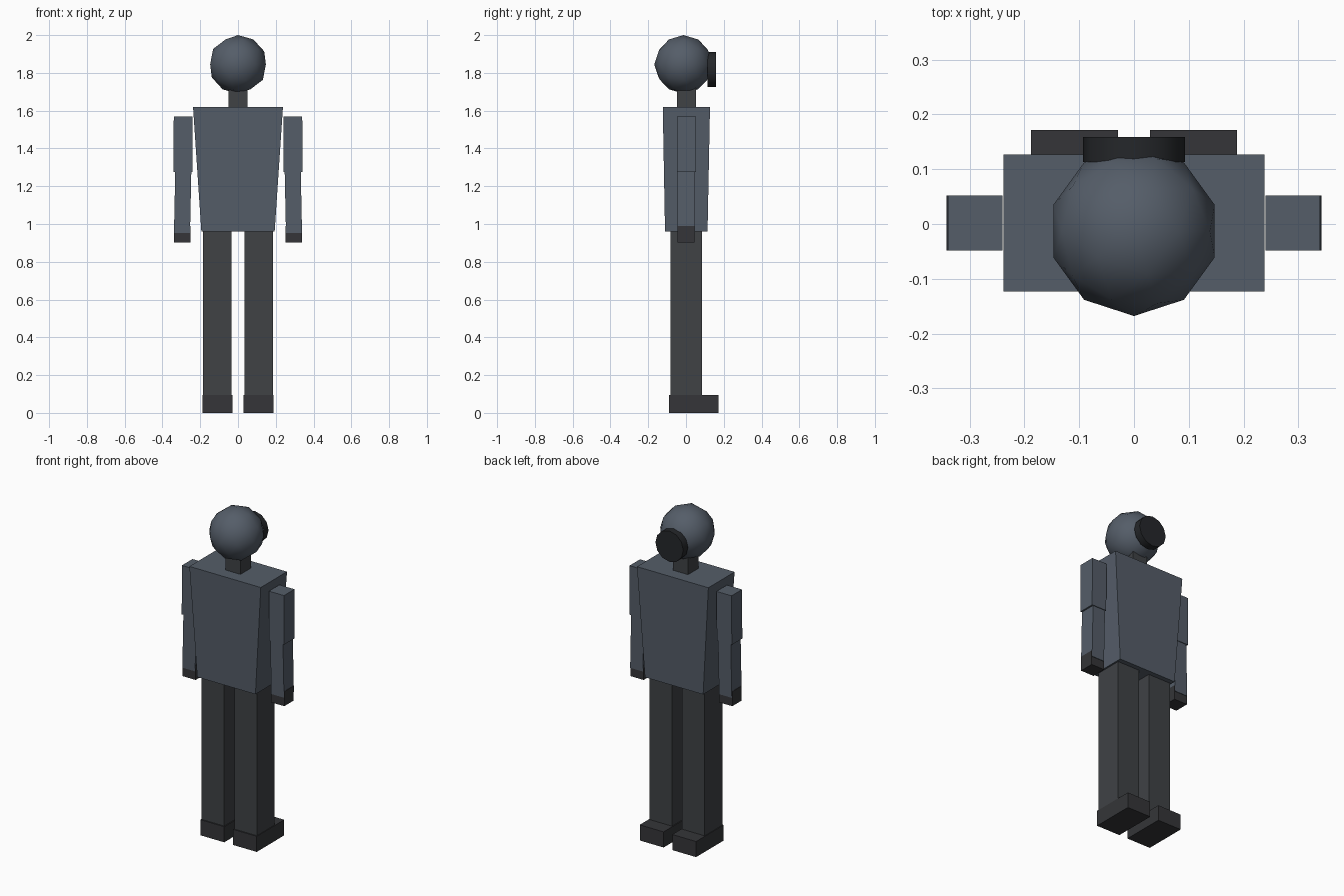
import bpy, bmesh, math

if "Cube" in bpy.data.objects:
    bpy.data.objects.remove(bpy.data.objects["Cube"])


def material(name, rgb):
    m = bpy.data.materials.new(name)
    m.diffuse_color = (*rgb, 1)
    m.use_nodes = True
    m.node_tree.nodes["Principled BSDF"].inputs["Base Color"].default_value = m.diffuse_color
    return m


SLATE = material("slate", (0.09, 0.11, 0.14))
CHARCOAL = material("charcoal", (0.05, 0.054, 0.06))
DARK = material("dark", (0.035, 0.036, 0.04))
BLACK = material("black", (0.018, 0.02, 0.023))


def block(name, bottom, top, mat):
    """Tapered box; bottom and top are (x0, x1, y0, y1, z)."""
    bm = bmesh.new()
    vs = []
    for x0, x1, y0, y1, z in (bottom, top):
        vs += [bm.verts.new(c) for c in
               ((x0, y0, z), (x1, y0, z), (x1, y1, z), (x0, y1, z))]
    bm.faces.new(vs[3::-1])
    bm.faces.new(vs[4:])
    for i in range(4):
        j = (i + 1) % 4
        bm.faces.new((vs[i], vs[j], vs[j + 4], vs[i + 4]))
    me = bpy.data.meshes.new(name)
    bm.to_mesh(me)
    bm.free()
    me.materials.append(mat)
    ob = bpy.data.objects.new(name, me)
    bpy.context.collection.objects.link(ob)
    return ob


def pair(name, bottom, top, mat):
    """A block on +x and its mirror image on -x."""
    def flip(s):
        return (-s[1], -s[0], *s[2:])
    block("right_" + name, bottom, top, mat)
    block("left_" + name, flip(bottom), flip(top), mat)


# Torso and neck
block("torso", (-0.194, 0.194, -0.111, 0.114, 0.96),
      (-0.238, 0.238, -0.123, 0.127, 1.62), SLATE)
block("neck", (-0.05, 0.05, -0.048, 0.052, 1.60),
      (-0.05, 0.05, -0.048, 0.052, 1.72), CHARCOAL)

# Arms: straight upper arm, slightly splayed forearm, hand
pair("upper_arm", (0.242, 0.342, -0.048, 0.052, 1.275),
     (0.240, 0.340, -0.048, 0.052, 1.57), SLATE)
pair("forearm", (0.254, 0.339, -0.046, 0.048, 0.953),
     (0.247, 0.332, -0.046, 0.048, 1.285), SLATE)
pair("hand", (0.251, 0.340, -0.045, 0.045, 0.902),
     (0.251, 0.340, -0.045, 0.045, 0.99), DARK)

# Legs and feet
pair("leg", (0.034, 0.184, -0.083, 0.085, 0.04),
     (0.034, 0.184, -0.083, 0.085, 0.98), CHARCOAL)
pair("foot", (0.029, 0.188, -0.09, 0.172, 0),
     (0.029, 0.188, -0.09, 0.172, 0.094), DARK)

# Head
bpy.ops.mesh.primitive_ico_sphere_add(subdivisions=2, radius=0.155,
                                      location=(0, -0.013, 1.845))
head = bpy.context.object
head.name = "head"
head.data.materials.append(SLATE)
bpy.ops.object.shade_smooth()

# Round disc on the back of the head
bpy.ops.mesh.primitive_cylinder_add(vertices=12, radius=0.093, depth=0.045,
                                    location=(0, 0.136, 1.818),
                                    rotation=(math.pi / 2, 0, 0))
disc = bpy.context.object
disc.name = "head_disc"
disc.data.materials.append(BLACK)
bpy.ops.object.shade_smooth_by_angle(angle=math.radians(40))
